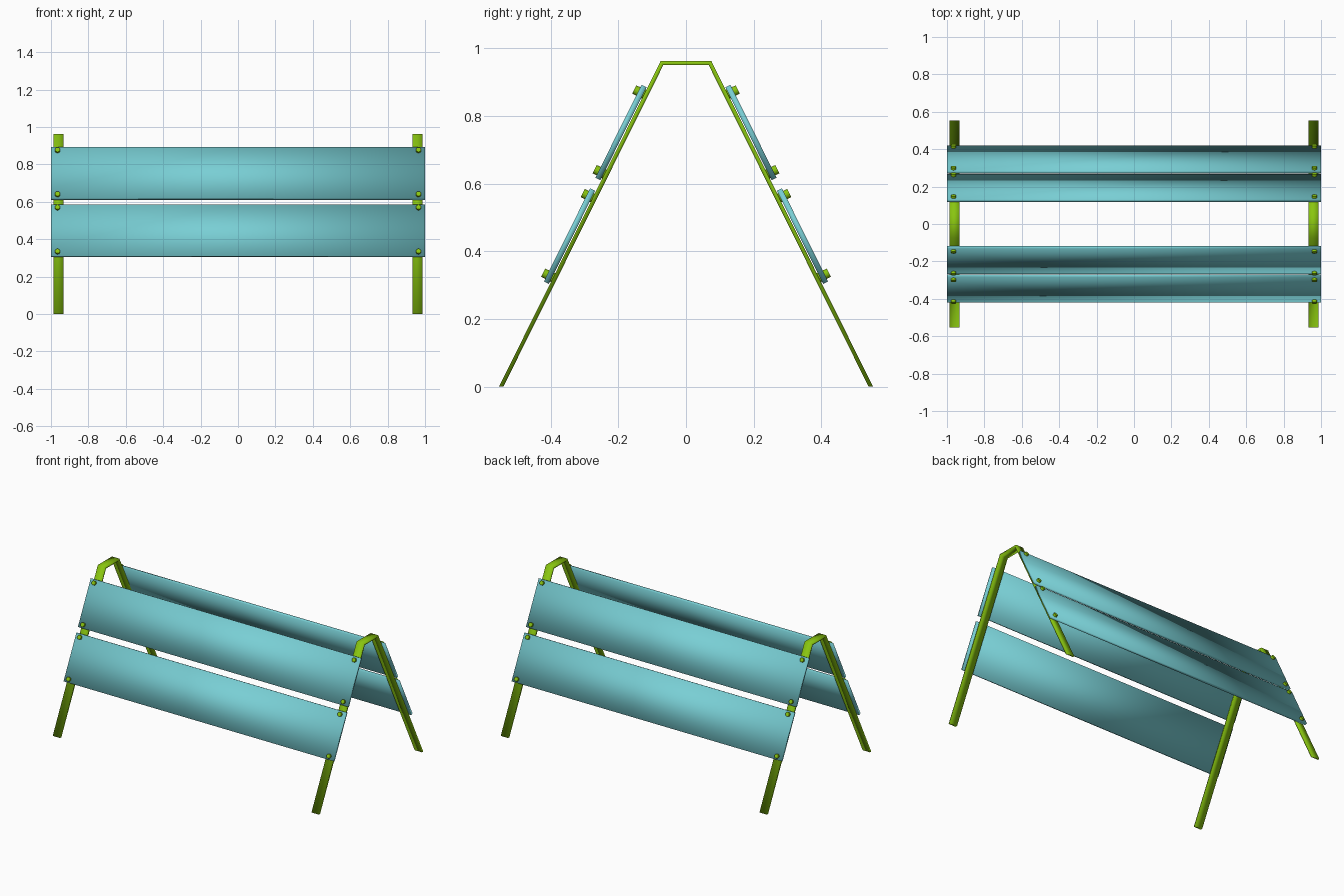
import bpy, bmesh
from mathutils import Matrix, Vector

if "Cube" in bpy.data.objects:
    bpy.data.objects.remove(bpy.data.objects["Cube"])

# Leg slope frame: foot on the outer leg face, direction up the leg, outward normal
FOOT = Vector((0, -0.553, 0))
UP = Vector((0, 0.4445, 0.8958)).normalized()
OUT = Vector((0, -UP.z, UP.y))


def material(name, color):
    m = bpy.data.materials.new(name)
    m.diffuse_color = (*color, 1)
    m.use_nodes = True
    m.node_tree.nodes["Principled BSDF"].inputs["Base Color"].default_value = m.diffuse_color
    return m


teal = material("teal_paint", (0.19, 0.62, 0.66))
green = material("green_paint", (0.25, 0.56, 0.005))


def finish(bm, name, mat, smooth=True):
    bmesh.ops.recalc_face_normals(bm, faces=bm.faces)
    for f in bm.faces:
        f.smooth = smooth
    me = bpy.data.meshes.new(name)
    bm.to_mesh(me)
    bm.free()
    me.materials.append(mat)
    ob = bpy.data.objects.new(name, me)
    bpy.context.collection.objects.link(ob)
    return ob


def slope_matrix(s, h, x, side):
    """Local axes X, UP, OUT at a point on the sloped face; side 1 is the back."""
    m = Matrix.Translation(FOOT + UP * s + OUT * h + Vector((x, 0, 0)))
    rot = Matrix((Vector((1, 0, 0)), UP, OUT)).transposed().to_4x4()
    return (Matrix.Rotation(3.14159265 * side, 4, 'Z')) @ m @ rot


# Bent flat-bar A-frames
outer = [(-0.553, 0), (-0.075, 0.963), (0.075, 0.963), (0.553, 0)]
inner = [(-0.540, 0), (-0.067, 0.951), (0.067, 0.951), (0.540, 0)]
for name, x0, x1 in (("left_frame", -0.987, -0.932), ("right_frame", 0.932, 0.987)):
    bm = bmesh.new()
    rings = []
    for (yo, zo), (yi, zi) in zip(outer, inner):
        rings.append([bm.verts.new(p) for p in
                      ((x0, yo, zo), (x1, yo, zo), (x1, yi, zi), (x0, yi, zi))])
    for a, b in zip(rings, rings[1:]):
        for i in range(4):
            j = (i + 1) % 4
            bm.faces.new((a[i], a[j], b[j], b[i]))
    bm.faces.new(rings[0])
    bm.faces.new(rings[-1])
    finish(bm, name, green)

# Sloped boards with a bolt in every corner
for side, side_name in enumerate(("front", "back")):
    for level, s0, s1 in (("lower", 0.338, 0.645), ("upper", 0.680, 0.987)):
        bm = bmesh.new()
        m = slope_matrix((s0 + s1) / 2, 0.011, 0, side)
        bmesh.ops.create_cube(bm, size=1, matrix=m @ Matrix.Diagonal((2, s1 - s0, 0.0165, 1)))
        finish(bm, f"{side_name}_{level}_board", teal)

        bm = bmesh.new()
        for x in (-0.965, 0.965):
            for s in (s0 + 0.022, s1 - 0.022):
                bmesh.ops.create_cone(bm, cap_ends=True, segments=16, radius1=0.0145,
                                      radius2=0.0135, depth=0.034,
                                      matrix=slope_matrix(s, 0.0155, x, side))
        bolts = finish(bm, f"{side_name}_{level}_bolts", green)
        bpy.ops.object.select_all(action='DESELECT')
        bolts.select_set(True)
        bpy.context.view_layer.objects.active = bolts
        bpy.ops.object.shade_smooth_by_angle()
